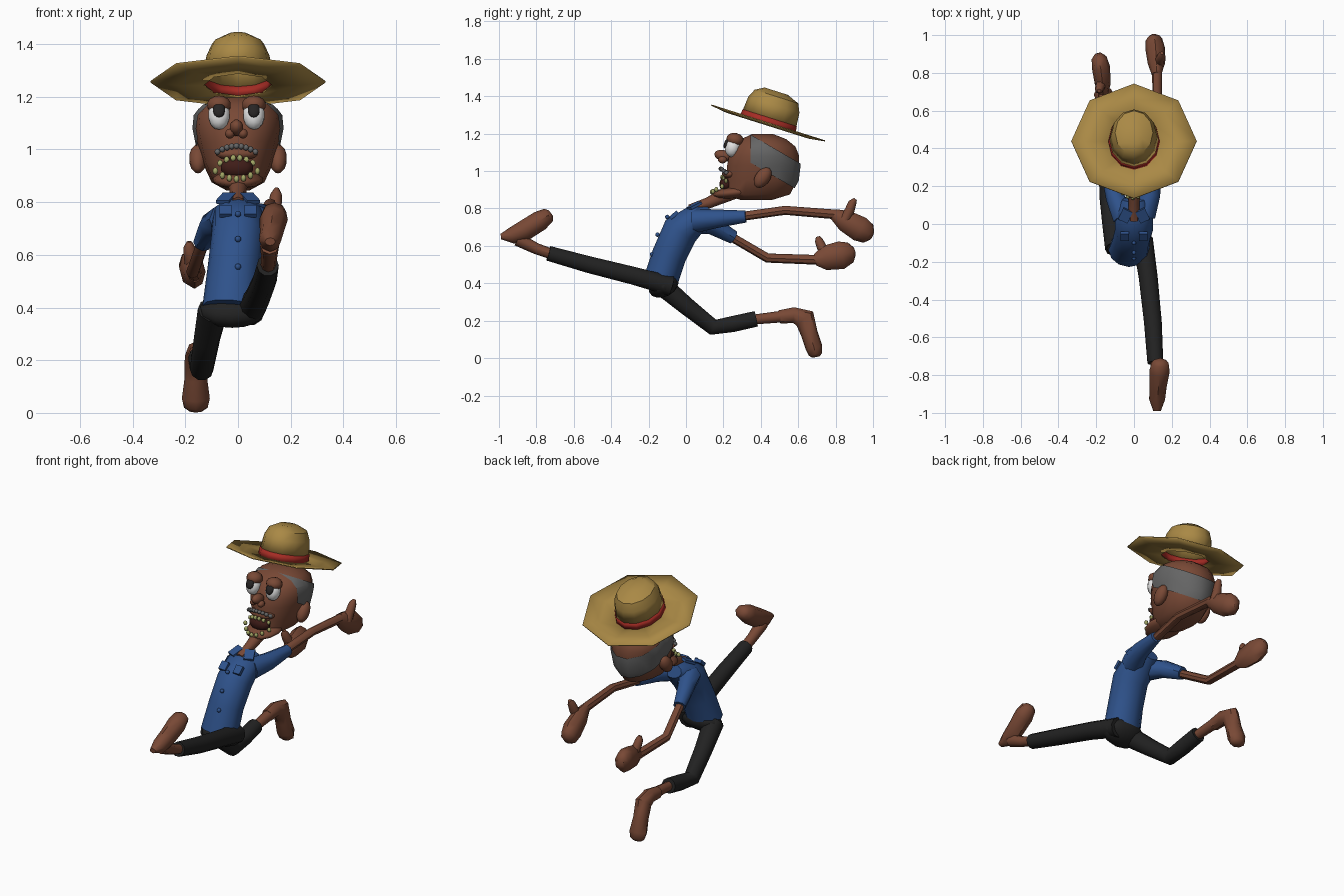
import bpy, bmesh, math
from mathutils import Vector, Matrix

if "Cube" in bpy.data.objects:
    bpy.data.objects.remove(bpy.data.objects["Cube"])


def material(name, r, g, b):
    m = bpy.data.materials.new(name)
    m.diffuse_color = (r, g, b, 1)
    m.use_nodes = True
    m.node_tree.nodes["Principled BSDF"].inputs["Base Color"].default_value = m.diffuse_color
    return m


SKIN = material("brown skin", 0.19, 0.066, 0.036)
BLUE = material("blue cloth", 0.028, 0.085, 0.26)
BLACK = material("black cloth", 0.016, 0.016, 0.016)
STRAW = material("straw", 0.40, 0.25, 0.06)
RED = material("red band", 0.38, 0.025, 0.018)
GREY = material("grey hair", 0.13, 0.13, 0.13)
WHITE = material("eye white", 0.8, 0.8, 0.8)
PUPIL = material("pupil", 0.02, 0.018, 0.018)
TEETH = material("yellow teeth", 0.36, 0.38, 0.13)
MOUTH = material("dark mouth", 0.05, 0.012, 0.009)


def finish(name, bm, mat, angle=45):
    bmesh.ops.recalc_face_normals(bm, faces=bm.faces)
    me = bpy.data.meshes.new(name)
    bm.to_mesh(me)
    bm.free()
    me.materials.append(mat)
    ob = bpy.data.objects.new(name, me)
    bpy.context.collection.objects.link(ob)
    bpy.ops.object.select_all(action='DESELECT')
    ob.select_set(True)
    bpy.context.view_layer.objects.active = ob
    bpy.ops.object.shade_smooth_by_angle(angle=math.radians(angle))
    return ob


def loft_mesh(rings, sides=8, flat=False, caps=True):
    """rings: (x, y, z, half width, half depth) along a path"""
    bm = bmesh.new()
    pts = [Vector(r[:3]) for r in rings]
    loops = []
    for i, r in enumerate(rings):
        t = (pts[min(i + 1, len(pts) - 1)] - pts[max(i - 1, 0)]).normalized()
        if flat:
            t = Vector((0, 0, 1))
        side = Vector((1, 0, 0))
        side = (side - t * side.dot(t)).normalized()
        other = t.cross(side)
        loops.append([bm.verts.new(pts[i] + side * r[3] * math.cos(a) + other * r[4] * math.sin(a))
                      for a in (2 * math.pi * k / sides for k in range(sides))])
    for a, b in zip(loops, loops[1:]):
        for k in range(sides):
            n = (k + 1) % sides
            bm.faces.new((a[k], a[n], b[n], b[k]))
    if caps:
        bm.faces.new(loops[0][::-1])
        bm.faces.new(loops[-1])
    return bm


def loft(name, rings, mat, sides=8, **kw):
    return finish(name, loft_mesh(rings, sides, **kw), mat)


def tube(name, rings, mat, sides=8):
    return loft(name, [(x, y, z, r, r) for x, y, z, r in rings], mat, sides)


def ball(name, loc, rad, mat, tilt=0, u=10, v=7):
    bm = bmesh.new()
    bmesh.ops.create_uvsphere(bm, u_segments=u, v_segments=v, radius=1)
    bm.transform(Matrix.Translation(loc) @ Matrix.Rotation(math.radians(tilt), 4, 'X')
                 @ Matrix.Diagonal((*rad, 1)))
    return finish(name, bm, mat, 60)


def box(name, loc, size, mat, tilt=0, turn=0):
    bm = bmesh.new()
    bmesh.ops.create_cube(bm, size=1)
    bm.transform(Matrix.Translation(loc) @ Matrix.Rotation(math.radians(turn), 4, 'Z')
                 @ Matrix.Rotation(math.radians(tilt), 4, 'X') @ Matrix.Diagonal((*size, 1)))
    return finish(name, bm, mat)


# Shirt, collar, pockets, buttons
loft("shirt", [(-.027, -.14, .40, .108, .092), (-.015, -.09, .55, .1, .092), (0, -.03, .68, .1, .098),
               (0, .06, .75, .1, .075), (0, .13, .775, .06, .04)], BLUE, 12)
for s in (-1, 1):
    box("pocket", (s * .048, -.064, .765), (.045, .02, .05), BLUE, -48)
    box("collar", (s * .045, .045, .815), (.055, .07, .014), BLUE, 25, s * 25)
for y, z in ((-.1, .755), (-.152, .66), (-.182, .555)):
    ball("button", (0, y, z), (.012, .012, .012), BLUE, u=8, v=5)

# Sleeves, arms, hands
tube("left_sleeve", [(.05, .05, .735, .065), (.09, .16, .745, .05), (.11, .32, .757, .032)], BLUE)
tube("right_sleeve", [(-.05, .04, .73, .065), (-.1, .14, .71, .05), (-.135, .255, .645, .036)], BLUE)
tube("left_arm", [(.10, .28, .755, .024), (.122, .53, .79, .024), (.122, .84, .765, .026)], SKIN)
tube("right_arm", [(-.13, .23, .655, .024), (-.172, .435, .535, .025), (-.165, .71, .525, .026)], SKIN)
loft("left_hand", [(.12, .79, .77, .026, .03), (.118, .85, .735, .045, .058), (.112, .93, .69, .052, .068),
                   (.105, .975, .665, .045, .055), (.1, .995, .655, .02, .025)], SKIN)
loft("right_hand", [(-.163, .69, .525, .026, .03), (-.165, .74, .535, .042, .065),
                    (-.175, .83, .55, .048, .075), (-.185, .88, .565, .04, .055),
                    (-.19, .9, .57, .02, .025)], SKIN)
tube("left_thumb", [(.135, .85, .74, .03), (.14, .875, .79, .026), (.145, .89, .83, .022),
                    (.147, .905, .85, .01)], SKIN)
tube("right_thumb", [(-.17, .75, .55, .03), (-.18, .725, .595, .026), (-.185, .71, .63, .022),
                     (-.185, .705, .65, .01)], SKIN)

# Trousers, ankles, feet
ball("trouser_seat", (-.022, -.12, .388), (.128, .085, .06), BLACK, 27, 12, 8)
tube("front_trouser_leg", [(.045, -.08, .385, .055), (.075, -.28, .44, .05), (.1, -.52, .5, .047),
                           (.113, -.735, .56, .042)], BLACK, 10)
tube("rear_trouser_leg", [(-.095, -.13, .39, .058), (-.118, .0, .28, .05), (-.138, .145, .165, .045),
                          (-.14, .25, .182, .045), (-.145, .375, .21, .044)], BLACK, 10)
tube("front_ankle", [(.113, -.70, .55, .028), (.118, -.80, .585, .03), (.12, -.9, .635, .036)], SKIN)
tube("rear_ankle", [(-.143, .35, .205, .026), (-.152, .54, .225, .032)], SKIN)
loft("front_foot", [(.122, -.99, .65, .02, .015), (.122, -.93, .655, .042, .045), (.128, -.86, .685, .045, .055),
                    (.135, -.78, .735, .054, .054), (.138, -.735, .765, .045, .04),
                    (.138, -.722, .775, .02, .02)], SKIN)
loft("rear_foot", [(-.155, .5, .22, .035, .036), (-.157, .575, .23, .04, .042), (-.16, .635, .212, .042, .058),
                   (-.16, .66, .13, .043, .045), (-.16, .685, .055, .053, .045),
                   (-.16, .693, .02, .045, .036), (-.16, .696, .006, .025, .02)], SKIN)

# Head and neck
HEAD = [(.845, .29, .46, .045), (.875, .21, .56, .1), (.95, .215, .6, .135), (1.03, .215, .61, .155),
        (1.08, .225, .61, .165), (1.13, .25, .59, .16), (1.17, .29, .54, .13), (1.197, .35, .47, .06)]


def head_rings(grow=0):
    return [(0, (f + b) / 2, z, w + grow, (b - f) / 2 + grow) for z, f, b, w in HEAD]


loft("head", head_rings(), SKIN, 14, flat=True)
tube("neck", [(0, .02, .795, .026), (0, .12, .83, .03), (0, .27, .9, .045)], SKIN)

# Hair band: a head shell cut by slanted planes
hair = loft_mesh(head_rings(.008), 14, True)
slant = Vector((0, .58, 1)).normalized()
for co, no in (((0, 0, 1.395), slant), ((0, 0, 1.245), -slant), ((0, .345, 0), Vector((0, -1, 0)))):
    bmesh.ops.bisect_plane(hair, geom=hair.verts[:] + hair.edges[:] + hair.faces[:],
                           plane_co=co, plane_no=no, clear_outer=True)
finish("hair_band", hair, GREY)

# Ears, eyes, nose
for s in (-1, 1):
    ball("ear", (s * .152, .41, .965), (.034, .04, .062), SKIN, -35)
    x = s * .066 - .006
    ball("eye", (x, .25, 1.13), (.043, .042, .056), WHITE, -12)
    ball("pupil", (x, .219, 1.15), (.024, .014, .031), PUPIL, -25)
    ball("eyelid", (x, .262, 1.168), (.047, .047, .036), SKIN, -12)
    ball("nostril", (s * .025 - .006, .195, 1.06), (.019, .024, .019), SKIN)
ball("nose", (-.006, .2, 1.082), (.027, .05, .03), SKIN, -15)

# Jaw, mouth, teeth, moustache
ball("jaw", (0, .255, .885), (.098, .118, .032), SKIN, 6, 12)
ball("mouth", (-.004, .212, .93), (.066, .034, .04), MOUTH)
ball("upper_lip", (-.004, .232, .983), (.085, .04, .025), SKIN)


def arc_beads(name, n, half, y, dy, z, dz, rad, mat):
    for i in range(n):
        u = 2 * i / (n - 1) - 1
        ball(name, (u * half - .006, y + dy * u * u, z + dz * u * u), rad, mat, u=6, v=4)


arc_beads("upper_tooth", 6, .062, .192, .022, .968, -.02, (.012, .01, .013), TEETH)
arc_beads("lower_tooth", 7, .08, .138, .055, .888, .03, (.012, .011, .014), TEETH)
arc_beads("moustache_tuft", 9, .072, .186, .03, 1.013, -.022, (.013, .013, .012), GREY)

# Straw hat, tilted back
TILT = Matrix.Translation((0, .44, 1.26)) @ Matrix.Rotation(math.radians(-17.5), 4, 'X')


def hat_part(name, rings, mat, sides, cap):
    bm = loft_mesh([(0, y, h, a, b) for y, h, a, b in rings], sides, True, False)
    if cap:
        bmesh.ops.holes_fill(bm, edges=[e for e in bm.edges if e.is_boundary
                                        and all(v.co.z > .17 for v in e.verts)])
    bm.transform(TILT)
    ob = finish(name, bm, mat, 35)
    sol = ob.modifiers.new("thickness", 'SOLIDIFY')
    sol.thickness = .006


hat_part("hat_brim", [(0, 0, .332, .318), (0, -.012, .23, .23), (0, -.012, .13, .148)], STRAW, 8, False)
hat_part("hat_band", [(0, -.014, .137, .156), (0, .026, .132, .152)], RED, 12, False)
hat_part("hat_crown", [(0, .024, .13, .15), (0, .1, .12, .143), (0, .145, .1, .122),
                       (-.01, .172, .05, .065)], STRAW, 12, True)
